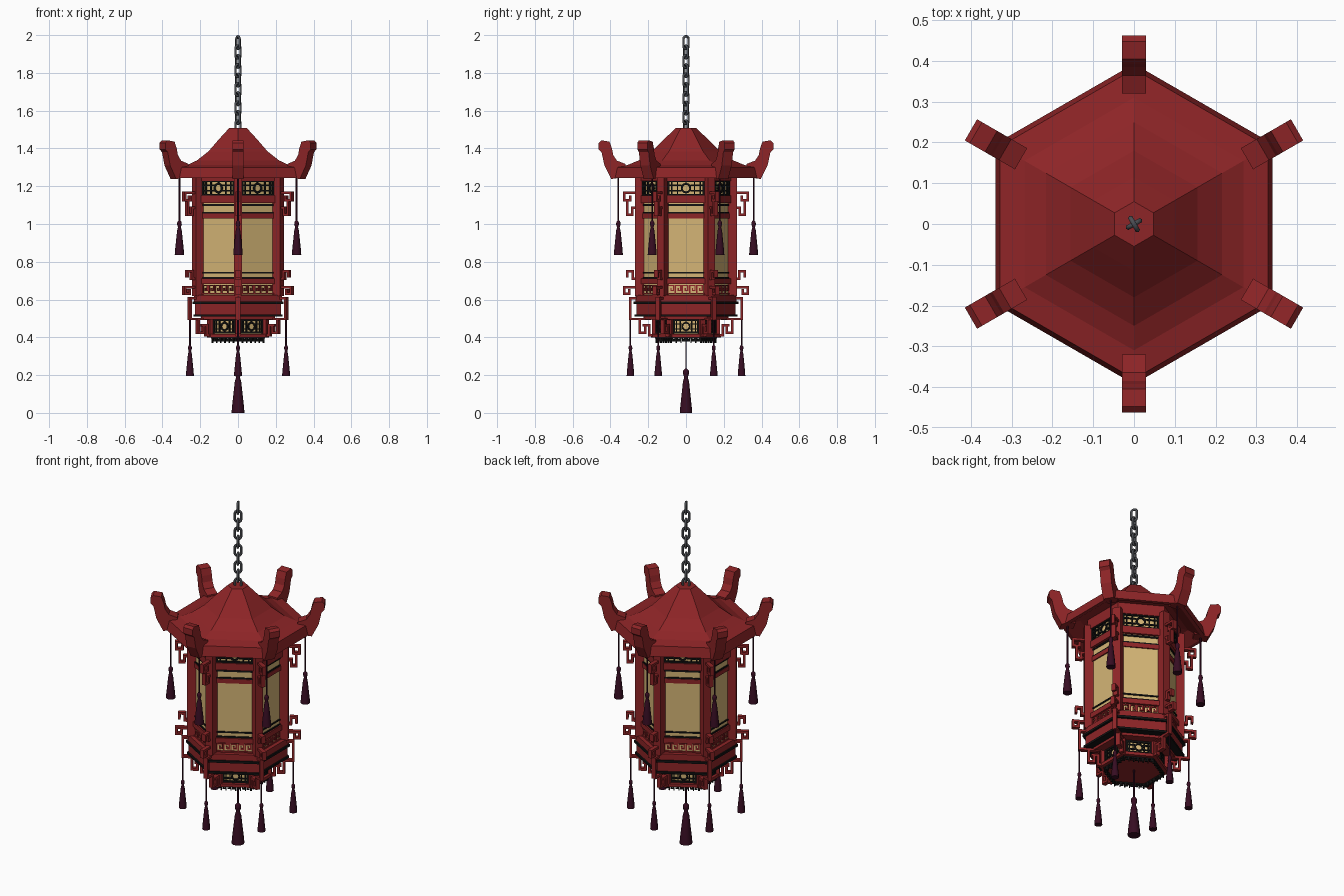
import bpy, bmesh, math
from mathutils import Matrix, Vector

if "Cube" in bpy.data.objects:
    bpy.data.objects.remove(bpy.data.objects["Cube"])

def mat(name, c):
    m = bpy.data.materials.new(name)
    m.diffuse_color = (*c, 1)
    m.use_nodes = True
    m.node_tree.nodes["Principled BSDF"].inputs["Base Color"].default_value = m.diffuse_color
    return m

RED = mat("lacquer red", (0.27, 0.018, 0.02))
PAPER = mat("warm paper", (0.66, 0.46, 0.18))
BLACK = mat("black lattice", (0.006, 0.006, 0.006))
PLUM = mat("plum tassel", (0.038, 0.004, 0.016))
IRON = mat("iron chain", (0.07, 0.075, 0.085))
C30 = math.cos(math.pi / 6)
SIDES = [Matrix.Rotation(math.radians(60 * k), 4, 'Z') for k in range(6)]
CORNERS = [Matrix.Rotation(math.radians(30 + 60 * k), 4, 'Z') for k in range(6)]

def finish(name, bm, m, smooth=False):
    bmesh.ops.recalc_face_normals(bm, faces=bm.faces)
    me = bpy.data.meshes.new(name)
    if smooth:
        for f in bm.faces:
            f.smooth = len(f.verts) < 5
    bm.to_mesh(me)
    bm.free()
    me.materials.append(m)
    ob = bpy.data.objects.new(name, me)
    bpy.context.collection.objects.link(ob)
    return ob

def box(bm, M, c, s):
    """Box with centre c and size s in a frame where x = outward, y = along, z = up."""
    T = M @ Matrix.Translation(c) @ Matrix.Diagonal((*s, 1))
    bmesh.ops.create_cube(bm, size=1, matrix=T)

def lathe(bm, prof, n, at=(0, 0), turn=0.0):
    """Rings of (radius, z) joined into a closed solid."""
    rings = [[bm.verts.new((at[0] + r * math.cos(turn + 2 * math.pi * i / n),
                            at[1] + r * math.sin(turn + 2 * math.pi * i / n), z))
              for i in range(n)] for r, z in prof]
    for a, b in zip(rings, rings[1:]):
        for i in range(n):
            bm.faces.new((a[i], a[(i + 1) % n], b[(i + 1) % n], b[i]))
    bm.faces.new(rings[0])
    bm.faces.new(rings[-1])

def hexa(name, prof, m):
    bm = bmesh.new()
    lathe(bm, prof, 6, turn=math.pi / 6)
    return finish(name, bm, m)

def fret(bm, M, pts, w, depth, plane_r=None):
    """Right-angled fretwork path: in the (r, z) plane, or (along, z) at distance plane_r."""
    for (a, z), (b, y) in zip(pts, pts[1:]):
        u, v = abs(a - b) + w, abs(z - y) + w
        if plane_r is None:
            box(bm, M, ((a + b) / 2, 0, (z + y) / 2), (u, depth, v))
        else:
            box(bm, M, (plane_r, (a + b) / 2, (z + y) / 2), (depth, u, v))

# roof with concave slopes, slanted eave and hollow underside
hexa("roof", [(0.055, 1.507), (0.115, 1.45), (0.18, 1.385), (0.25, 1.337), (0.31, 1.312),
              (0.38, 1.30), (0.393, 1.243), (0.37, 1.243), (0.29, 1.285), (0.2, 1.30)], RED)

# upturned corner ornaments
bm = bmesh.new()
prof = [(0.32, 1.25), (0.395, 1.238), (0.432, 1.31), (0.447, 1.38), (0.462, 1.395), (0.462, 1.43),
        (0.448, 1.443), (0.405, 1.436), (0.392, 1.40), (0.385, 1.365), (0.365, 1.335), (0.32, 1.318)]
for M in CORNERS:
    a, b = [[bm.verts.new(M @ Vector((r, t, z))) for r, z in prof] for t in (-0.03, 0.03)]
    bm.faces.new(a)
    bm.faces.new(b)
    for i in range(len(prof)):
        j = (i + 1) % len(prof)
        bm.faces.new((a[i], a[j], b[j], b[i]))
finish("roof_corner_ornaments", bm, RED)

# paper bodies
hexa("paper_body", [(0.235, 0.61), (0.235, 1.25)], PAPER)
hexa("lower_paper_body", [(0.16, 0.41), (0.16, 0.51)], PAPER)

# hexagonal rails, tray and base: (name, radius, bottom, top, material)
for name, r, z0, z1, m in [
        ("roof_collar", 0.25, 1.228, 1.30, RED),
        ("top_rail", 0.252, 1.11, 1.15, RED),
        ("panel_top_rail", 0.243, 1.03, 1.055, RED),
        ("panel_bottom_rail", 0.25, 0.682, 0.711, RED),
        ("tray_top", 0.268, 0.59, 0.625, RED),
        ("tray_upper_line", 0.277, 0.577, 0.59, BLACK),
        ("tray_band", 0.262, 0.522, 0.577, RED),
        ("tray_lower_line", 0.272, 0.51, 0.522, BLACK),
        ("tray_bottom", 0.225, 0.495, 0.51, RED),
        ("base_plate", 0.185, 0.40, 0.418, RED),
        ("line_a", 0.241, 1.096, 1.105, BLACK), ("line_b", 0.241, 1.055, 1.063, BLACK),
        ("line_c", 0.241, 0.738, 0.746, BLACK), ("line_d", 0.241, 0.711, 0.719, BLACK)]:
    hexa(name, [(r, z0), (r, z1)], m)

# corner posts
bm = bmesh.new()
for M in CORNERS:
    box(bm, M, (0.243, 0, 0.935), (0.052, 0.044, 0.63))
    box(bm, M, (0.165, 0, 0.455), (0.03, 0.03, 0.11))
finish("corner_posts", bm, RED)

# lattice windows with a ring in the middle
def lattice(bm, M, d, z0, z1, hw, w):
    zc, h = (z0 + z1) / 2, z1 - z0
    fret(bm, M, [(-hw, z0), (hw, z0), (hw, z1), (-hw, z1), (-hw, z0)], w * 1.6, 0.012, d)
    ring = h * 0.33
    for s in (-1, 1):
        for q in (-0.2, 0.2):
            fret(bm, M, [(s * hw, zc + q * h), (s * ring * 1.1, zc + q * h)], w, 0.01, d)
        for q in (0.48, 0.8):
            fret(bm, M, [(s * hw * q, z0), (s * hw * q, z1)], w, 0.01, d)
        fret(bm, M, [(0, zc + s * ring), (0, zc + s * h / 2)], w, 0.01, d)
    n = 12
    loops = [[bm.verts.new(M @ Vector((d + e, r * math.cos(i * math.tau / n),
                                       zc + r * math.sin(i * math.tau / n)))) for i in range(n)]
             for r, e in ((ring + w / 2, 0), (ring + w / 2, 0.006), (ring - w, 0.006), (ring - w, 0))]
    for a, b in zip(loops, loops[1:] + loops[:1]):
        for i in range(n):
            bm.faces.new((a[i], a[(i + 1) % n], b[(i + 1) % n], b[i]))

bm = bmesh.new()
for M in SIDES:
    lattice(bm, M, 0.235 * C30 + 0.003, 1.153, 1.227, 0.094, 0.007)
    lattice(bm, M, 0.16 * C30 + 0.003, 0.425, 0.49, 0.064, 0.006)
finish("lattice_windows", bm, BLACK)

# meander bands: red on the body, open black fringe under the base
def meander(bm, M, d, z0, z1, hw, n, w):
    p, h = 2 * hw / n, z1 - z0
    for i in range(n):
        u = -hw + i * p
        pts = [(0, 0), (0, 1), (0.75, 1), (0.75, 0.35), (0.4, 0.35), (0.4, 0.6)]
        fret(bm, M, [(u + a * p, z0 + b * h) for a, b in pts], w, 0.008, d)
    return p

bm, fringe = bmesh.new(), bmesh.new()
for M in SIDES:
    d = 0.235 * C30 + 0.003
    meander(bm, M, d, 0.634, 0.674, 0.095, 5, 0.007)
    fret(bm, M, [(-0.1, 0.63), (0.1, 0.63)], 0.008, 0.01, d)
    meander(fringe, M, 0.137, 0.374, 0.396, 0.077, 6, 0.006)
    fret(fringe, M, [(-0.08, 0.398), (0.08, 0.398)], 0.006, 0.008, 0.137)
finish("meander_band", bm, RED)
finish("base_fringe", fringe, BLACK)

# fretwork brackets on every corner
bm = bmesh.new()
for M in CORNERS:
    for pts in [
            [(0.26, 1.165), (0.328, 1.165), (0.328, 1.125), (0.295, 1.125), (0.295, 1.145)],
            [(0.31, 1.125), (0.31, 1.05), (0.285, 1.05), (0.285, 1.085), (0.26, 1.085)],
            [(0.26, 0.71), (0.282, 0.71), (0.282, 0.75), (0.312, 0.75), (0.312, 0.722)],
            [(0.25, 0.665), (0.328, 0.665), (0.328, 0.63), (0.30, 0.63), (0.30, 0.65)],
            [(0.26, 0.608), (0.294, 0.608), (0.294, 0.497), (0.19, 0.497)],
            [(0.245, 0.497), (0.245, 0.425), (0.215, 0.425), (0.215, 0.455)],
            [(0.17, 0.41), (0.195, 0.41), (0.195, 0.465), (0.225, 0.465)]]:
        fret(bm, M, pts, 0.013, 0.024)
finish("corner_brackets", bm, RED)

# tassels: string, knob and flared skirt
def tassel(bm, at, z_string, z_top, z_bot, r):
    h = z_top - z_bot
    lathe(bm, [(0.0045, z_top - 0.01), (0.0045, z_string)], 6, at)
    lathe(bm, [(r, z_bot), (r * 0.95, z_bot + h * 0.12), (r * 0.5, z_bot + h * 0.7),
               (r * 0.3, z_bot + h * 0.8), (r * 0.5, z_bot + h * 0.88),
               (r * 0.45, z_bot + h * 0.95), (r * 0.15, z_top)], 10, at)

bm = bmesh.new()
for M in CORNERS:
    tassel(bm, (M @ Vector((0.358, 0, 0))).xy, 1.26, 1.02, 0.835, 0.025)
    tassel(bm, (M @ Vector((0.294, 0, 0))).xy, 0.50, 0.36, 0.195, 0.021)
tassel(bm, (0, 0), 0.41, 0.235, 0.0, 0.034)
finish("tassels", bm, PLUM, True)

# chain of alternating oval links
bm = bmesh.new()
for k in range(10):
    M = Matrix.Translation((0, 0, 1.96 - 0.0495 * k)) @ Matrix.Rotation(math.radians(120 if k % 2 == 0 else 30), 4, 'Z')
    n, m, loops = 16, 6, []
    for i in range(n):
        a = (i + 0.5) * math.tau / n
        out = Vector((math.cos(a), 0, math.sin(a)))
        c = out * 0.0165 + Vector((0, 0, math.copysign(0.017, out.z)))
        loops.append([bm.verts.new(M @ (c + 0.0068 * (out * math.cos(b) + Vector((0, math.sin(b), 0)))))
                      for b in [j * math.tau / m for j in range(m)]])
    for a, b in zip(loops, loops[1:] + loops[:1]):
        for j in range(m):
            bm.faces.new((a[j], a[(j + 1) % m], b[(j + 1) % m], b[j]))
finish("chain", bm, IRON, True)
